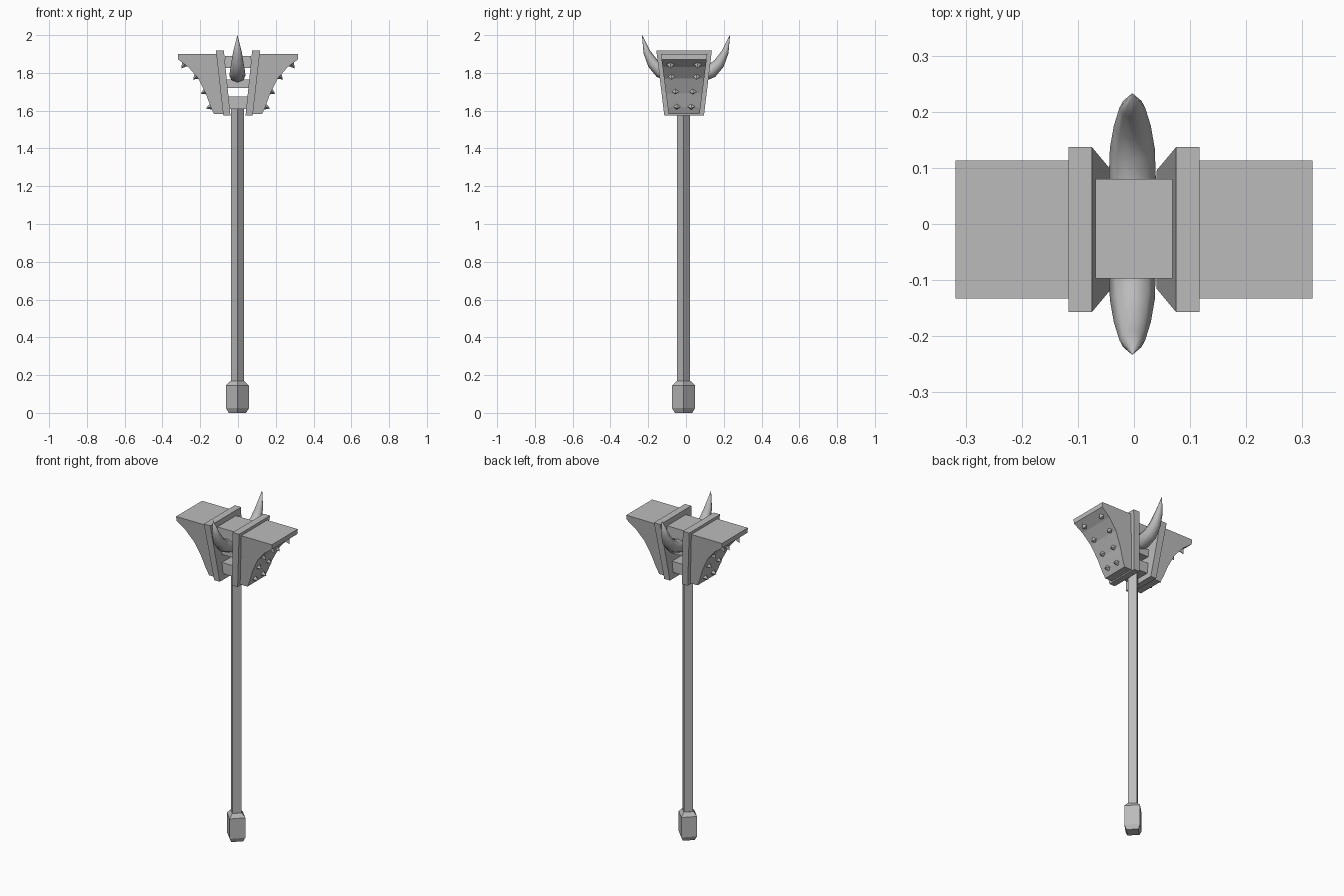
import bpy, bmesh, math
from mathutils import Vector

cube = bpy.data.objects.get("Cube")
if cube:
    bpy.data.objects.remove(cube, do_unlink=True)

steel = bpy.data.materials.new("plain_grey")
steel.use_nodes = True
GREY = (0.5, 0.5, 0.5, 1)
steel.diffuse_color = GREY
steel.node_tree.nodes["Principled BSDF"].inputs["Base Color"].default_value = GREY

MID_Y = -0.01


def finish(name, bm):
    bmesh.ops.recalc_face_normals(bm, faces=bm.faces)
    mesh = bpy.data.meshes.new(name)
    bm.to_mesh(mesh)
    bm.free()
    mesh.materials.append(steel)
    obj = bpy.data.objects.new(name, mesh)
    bpy.context.collection.objects.link(obj)
    return obj


def loft(name, rings):
    """Skin a list of equal-sized point rings and cap both ends."""
    bm = bmesh.new()
    loops = [[bm.verts.new(p) for p in ring] for ring in rings]
    for a, b in zip(loops, loops[1:]):
        for i in range(len(a)):
            j = (i + 1) % len(a)
            bm.faces.new((a[i], a[j], b[j], b[i]))
    bm.faces.new(loops[0])
    bm.faces.new(loops[-1])
    return finish(name, bm)


def diamond_post(name, sections):
    """Four-sided post with its corners on the axes."""
    return loft(name, [[(-0.003 + r * math.cos(k * math.pi / 2),
                         -0.013 + r * math.sin(k * math.pi / 2), z)
                        for k in range(4)] for r, z in sections])


def box(name, x, y0, y1, z0, z1):
    return loft(name, [[(-x, y0, z), (x, y0, z), (x, y1, z), (-x, y1, z)]
                       for z in (z0, z1)])


def slab(name, side, profile, low, high):
    """Side profile whose depth grows from the bottom to the top."""
    (z0, d0), (z1, d1) = low, high

    def depth(z):
        return d0 + (d1 - d0) * (z - z0) / (z1 - z0)
    return loft(name, [[(side * x, MID_Y + s * depth(z), z) for x, z in profile]
                       for s in (-1, 1)])


# Handle
diamond_post("shaft", [(0.035, 0.15), (0.035, 1.62)])
diamond_post("pommel", [(0.046, 0), (0.061, 0.025), (0.061, 0.145), (0.038, 0.168)])

# Bars joining the two halves of the head
box("top_bar", 0.069, -0.097, 0.08, 1.825, 1.89)
box("middle_bar", 0.06, -0.075, 0.055, 1.72, 1.765)
box("lower_bar", 0.055, -0.08, 0.06, 1.61, 1.675)

# Hammer halves with concave undersides, slanted collars and rows of spikes
CURVE = [(0.318, 1.872), (0.262, 1.83), (0.21, 1.77), (0.17, 1.69),
         (0.145, 1.62), (0.127, 1.582)]
SPIKES = [(0.30, 1.823, 0.072), (0.238, 1.765, 0.066),
          (0.197, 1.69, 0.046), (0.169, 1.612, 0.038)]


def nearest_on_curve(tip):
    best = None
    for a, b in zip(CURVE, CURVE[1:]):
        a, b = Vector(a), Vector(b)
        t = max(0, min(1, (tip - a).dot(b - a) / (b - a).length_squared))
        p = a.lerp(b, t)
        if best is None or (p - tip).length < (best - tip).length:
            best = p
    return best


for side, word in ((-1, "right"), (1, "left")):
    slab(word + "_hammer_half", side,
         [(0.06, 1.582), (0.095, 1.9), (0.318, 1.9)] + CURVE,
         (1.582, 0.082), (1.9, 0.123))
    slab(word + "_collar", side,
         [(0.04, 1.575), (0.075, 1.918), (0.117, 1.918), (0.078, 1.575)],
         (1.575, 0.105), (1.918, 0.147))
    bm = bmesh.new()
    for x, z, spread in SPIKES:
        foot = nearest_on_curve(Vector((x, z)))
        axis = (Vector((x, z)) - foot).normalized()
        foot = foot - axis * 0.006
        for s in (-1, 1):
            y = MID_Y + s * spread
            tip = bm.verts.new((side * x, y, z))
            across = Vector((-axis.y, axis.x)) * 0.02
            base = [bm.verts.new((side * (foot.x + across.x * u), y + 0.024 * v,
                                  foot.y + across.y * u))
                    for u, v in ((1, 0), (0, 1), (-1, 0), (0, -1))]
            bm.faces.new(base)
            for i in range(4):
                bm.faces.new((base[i], base[(i + 1) % 4], tip))
    finish(word + "_spikes", bm)

# Pair of curved horns: distance out, height, half width, half thickness
HORN = [(0, 1.785, 0.042, 0.04), (0.08, 1.79, 0.042, 0.04),
        (0.135, 1.81, 0.04, 0.037), (0.175, 1.85, 0.033, 0.03),
        (0.207, 1.91, 0.023, 0.019), (0.232, 1.998, 0.001, 0.001)]
for s, word in ((-1, "front"), (1, "back")):
    rings = []
    for i, (y, z, w, t) in enumerate(HORN):
        p, q = HORN[max(i - 1, 0)], HORN[min(i + 1, len(HORN) - 1)]
        run = Vector((q[0] - p[0], q[1] - p[1])).normalized()
        if i == 0:
            run = Vector((1, 0))
        rings.append([(-0.003 + w * math.cos(a),
                       s * (y - run.y * t * math.sin(a)),
                       z + run.x * t * math.sin(a))
                      for a in (k * math.pi / 4 for k in range(8))])
    horn = loft(word + "_horn", rings)
    for face in horn.data.polygons:
        face.use_smooth = True
